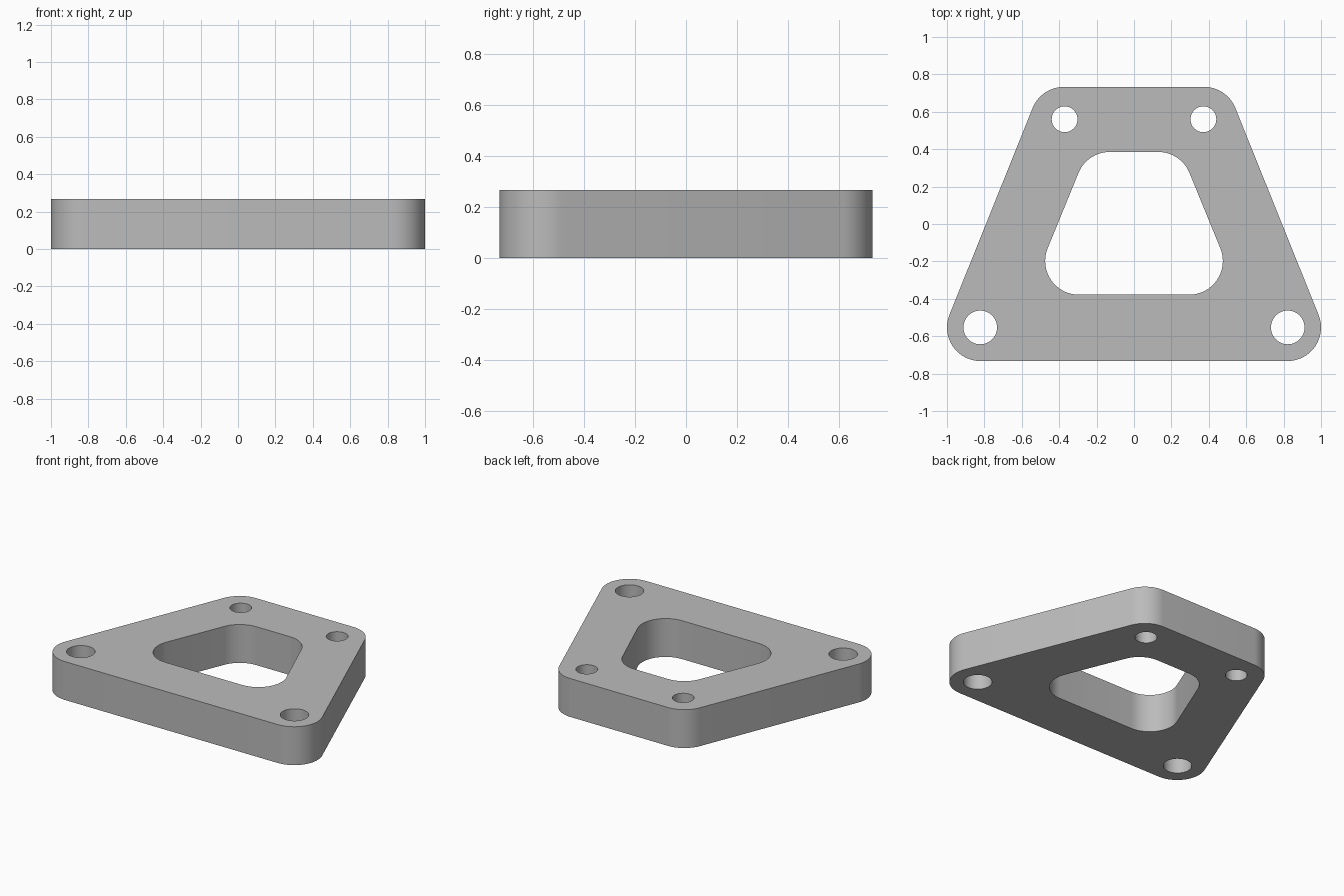
import bpy
import bmesh
from math import atan2, cos, sin, pi, radians

HEIGHT = 0.267

cube = bpy.data.objects.get("Cube")
if cube:
    bpy.data.objects.remove(cube, do_unlink=True)


def arc(cx, cy, radius, start, end, steps):
    """Points along an arc, both ends included."""
    return [(cx + radius * cos(start + (end - start) * i / steps),
             cy + radius * sin(start + (end - start) * i / steps))
            for i in range(steps + 1)]


def rounded_trapezoid(low, high, radius, steps=16):
    """Symmetric outline from the right-hand front and back corner centres."""
    tilt = atan2(low[0] - high[0], high[1] - low[1])
    right = (arc(*low, radius, -pi / 2, tilt, steps)
             + arc(*high, radius, tilt, pi / 2, steps))
    return right + [(-x, y) for x, y in reversed(right)]


def circle(cx, cy, radius, steps=48):
    return arc(cx, cy, radius, 0, 2 * pi, steps)[:-1]


# Outer edge, central window and the four bolt holes
loops = [rounded_trapezoid((0.82, -0.553), (0.375, 0.553), 0.18),
         rounded_trapezoid((0.295, -0.198), (0.13, 0.205), 0.18)]
for side in (-1, 1):
    loops.append(circle(side * 0.822, -0.553, 0.09))
    loops.append(circle(side * 0.371, 0.56, 0.069))

# Fill the flat profile between the loops, then raise it into a plate
bm = bmesh.new()
for loop in loops:
    verts = [bm.verts.new((x, y, 0)) for x, y in loop]
    for a, b in zip(verts, verts[1:] + verts[:1]):
        bm.edges.new((a, b))
bmesh.ops.triangle_fill(bm, edges=bm.edges[:], use_beauty=True)
raised = bmesh.ops.extrude_face_region(bm, geom=bm.faces[:], use_keep_orig=True)
bmesh.ops.translate(bm, vec=(0, 0, HEIGHT),
                    verts=[g for g in raised["geom"] if isinstance(g, bmesh.types.BMVert)])
bmesh.ops.recalc_face_normals(bm, faces=bm.faces[:])
mesh = bpy.data.meshes.new("mounting_plate")
bm.to_mesh(mesh)
bm.free()

plate = bpy.data.objects.new("mounting_plate", mesh)
bpy.context.collection.objects.link(plate)

# Plain grey finish
grey = bpy.data.materials.new("light_grey")
grey.use_nodes = True
grey.diffuse_color = (0.5, 0.5, 0.5, 1)
grey.node_tree.nodes["Principled BSDF"].inputs["Base Color"].default_value = grey.diffuse_color
mesh.materials.append(grey)

# Smooth walls with crisp rims
bpy.ops.object.select_all(action="DESELECT")
plate.select_set(True)
bpy.context.view_layer.objects.active = plate
bpy.ops.object.shade_smooth_by_angle(angle=radians(30))
